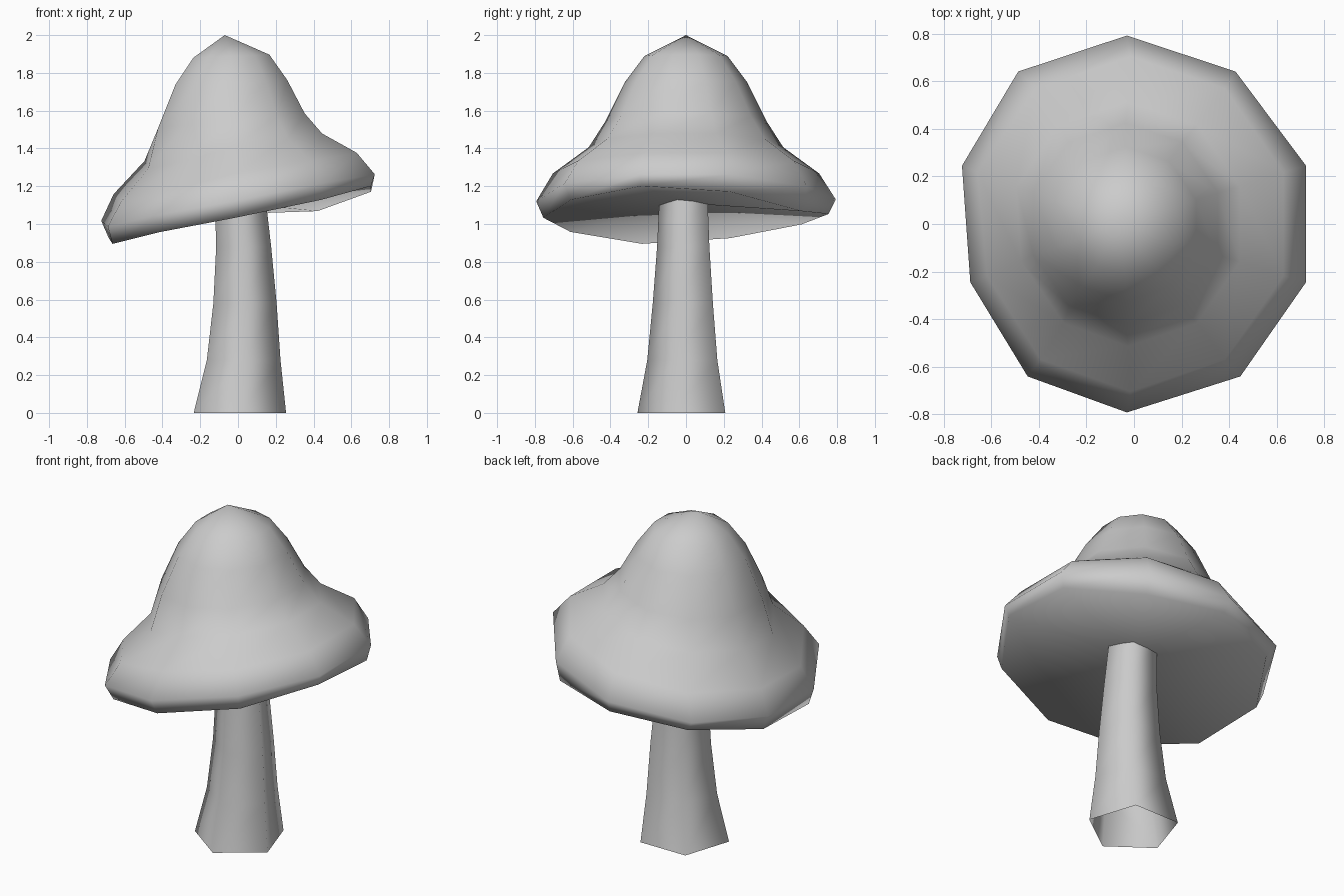
import bpy
import bmesh
from math import cos, sin, pi

cube = bpy.data.objects.get("Cube")
if cube:
    bpy.data.objects.remove(cube, do_unlink=True)

COLOUR = (0.6, 0.6, 0.6, 1)
grey = bpy.data.materials.new("plain grey")
grey.use_nodes = True
grey.diffuse_color = COLOUR
grey.node_tree.nodes["Principled BSDF"].inputs["Base Color"].default_value = COLOUR


def loft(name, sides, rings, squash=1, nudges={}, bottom=None, top=None):
    """Join polygon rings (centre x, radius, height, sideways tilt), with optional end points.
    Squash narrows x; nudges shift single corners, keyed by ring and side, in x and z."""
    bm = bmesh.new()
    loops = []
    for k, (cx, r, z, tilt) in enumerate(rings):
        loop = []
        for i in range(sides):
            a = -pi / 2 + 2 * pi * i / sides
            x = cx + squash * r * cos(a)
            dx, dz = nudges.get((k, i), (0, 0))
            loop.append(bm.verts.new((x + dx, r * sin(a), z + tilt * x + dz)))
        loops.append(loop)
    for low, high in zip(loops, loops[1:]):
        for i in range(sides):
            j = (i + 1) % sides
            bm.faces.new((low[i], low[j], high[j], high[i]))
    for point, loop, flip in ((bottom, loops[0], True), (top, loops[-1], False)):
        if point:
            tip = bm.verts.new(point)
            for i in range(sides):
                a, b = loop[i], loop[(i + 1) % sides]
                bm.faces.new((b, a, tip) if flip else (a, b, tip))
    for face in bm.faces:
        face.smooth = True
    mesh = bpy.data.meshes.new(name)
    bm.to_mesh(mesh)
    bm.free()
    mesh.materials.append(grey)
    obj = bpy.data.objects.new(name, mesh)
    bpy.context.collection.objects.link(obj)
    return obj


# Five-sided stem, flared at the foot and slightly bent, open underneath
loft("stem", 5, [
    (0.01, 0.257, 0, 0),
    (0.03, 0.205, 0.28, 0),
    (0.037, 0.176, 0.58, 0),
    (0.03, 0.153, 0.88, 0),
    (0.01, 0.14, 1.16, 0),
])

# Uneven corners of the brim: underside edge, widest ring, then the shoulder
brim_nudges = {
    (0, 0): (-0.03, -0.01), (0, 2): (0, 0.02), (0, 3): (0, -0.01),
    (0, 4): (-0.02, -0.06), (0, 5): (-0.03, 0.01), (0, 6): (-0.03, 0.04),
    (0, 7): (-0.01, 0.02), (0, 8): (0.01, -0.01),
    (1, 0): (-0.03, -0.02), (1, 4): (-0.02, -0.02), (1, 5): (-0.03, -0.01),
    (1, 6): (-0.04, 0), (1, 8): (0.035, -0.03), (1, 9): (0, -0.02),
    (2, 8): (0.04, -0.04), (2, 9): (0.02, -0.03),
    (3, 8): (0.02, -0.04), (3, 9): (0.02, -0.03),
}

# Ten-sided bell cap with a tilted brim and a shallow hollow underneath
loft("cap", 10, [
    (0.015, 0.755, 1.04, 0.2),
    (0, 0.793, 1.14, 0.17),
    (-0.015, 0.705, 1.27, 0.17),
    (-0.025, 0.515, 1.41, 0.155),
    (-0.035, 0.425, 1.55, 0.1),
    (-0.035, 0.325, 1.75, 0.04),
    (-0.035, 0.22, 1.89, 0.04),
], squash=0.96, nudges=brim_nudges, bottom=(0, 0, 1.11), top=(-0.07, 0, 2))
